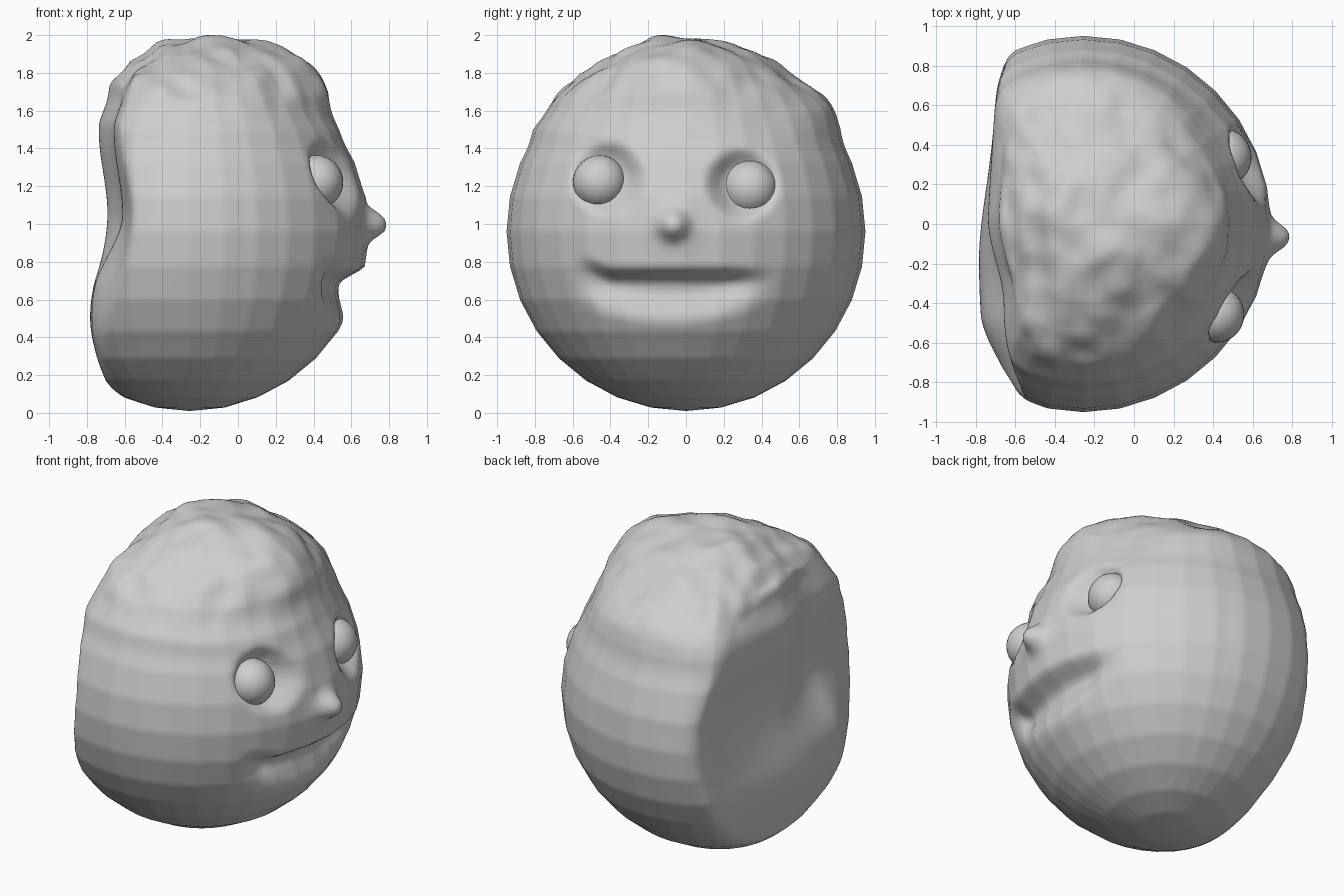
import bpy, bmesh, math
from mathutils import Vector, noise

cube = bpy.data.objects.get("Cube")
if cube:
    bpy.data.objects.remove(cube, do_unlink=True)

CENTRE = Vector((-0.26, 0, 0.96))
RADIUS = 0.95
EYES = {"right_eye": (Vector((0.415, -0.457, 1.222)), 0.142),
        "left_eye": (Vector((0.447, 0.337, 1.19)), 0.147)}
# Height and depth of the flattened back
BACK = [(0, -0.70), (0.5, -0.775), (1.05, -0.70), (1.5, -0.75), (1.7, -0.70), (2, -0.50)]

clay = bpy.data.materials.new("clay_grey")
clay.use_nodes = True
clay.diffuse_color = (0.62, 0.62, 0.62, 1)
clay.node_tree.nodes["Principled BSDF"].inputs["Base Color"].default_value = (0.62, 0.62, 0.62, 1)


def step(a, b, t):
    t = min(max((t - a) / (b - a), 0), 1)
    return t * t * (3 - 2 * t)


def bell(d, width):
    return math.exp(-(d / width) ** 2)


def interp(points, t):
    for (a, u), (b, v) in zip(points, points[1:]):
        if t <= b:
            return u + (v - u) * step(a, b, t)
    return points[-1][1]


def hair(p, d):
    """Lumpy cap of hair, fullest above the forehead and at the temples."""
    cover = step(1.48, 1.74, p.z)
    front = bell(math.hypot(d.x - 0.56, 1.4 * d.y, d.z - 0.83), 0.48)
    side = (0.032 + 0.018 * d.y) * bell(p.z - 1.58, 0.13) * step(0.4, 0.75, abs(d.y))
    lumps = noise.noise(p * 3) * 0.04 + noise.noise(p * 7) * 0.024
    back = 1 - step(-0.1, -0.5, d.x)
    ridge = 0.012 * bell(p.z - 1.52 - 0.04 * math.sin(3 * p.y), 0.06)
    return cover * (0.045 * back + 0.11 * front + lumps) + side + ridge


def face(p):
    """Inward and outward shaping of the face, along x."""
    x = 0
    # Eye sockets, deepest towards the nose and brow
    for c, r in EYES.values():
        inward = -math.copysign(0.04, c.y)
        d = math.hypot(p.y - c.y - inward, p.z - c.z - 0.02)
        x -= 0.105 * (1 - step(0.08, 0.21, d))
    # Nose: rounded tip with a flared base
    d = math.hypot(p.y + 0.07, p.z - 1.0)
    x += 0.08 * math.exp(-(d / 0.076) ** 3) + 0.025 * bell(d, 0.11)
    # Mouth: abrupt upper lip, gentle lower lip curving up at the corners
    lip = 0.752 + 0.06 * step(-0.38, -0.56, p.y)
    chin = 0.46 + 0.35 * (p.y + 0.08) ** 2
    span = step(-0.63, -0.38, p.y) * (1 - step(0.16, 0.5, p.y))
    x -= 0.106 * span * (1 - step(lip - 0.07, lip + 0.03, p.z)) * step(chin, chin + 0.2, p.z)
    return x


def back_limit(p):
    """Uneven back: hollow on the upper right, fuller on the lower right."""
    upper = step(0.65, 1.05, p.z)
    hollow = 0.085 * step(0.05, -0.4, p.y) * upper
    low = 0.015 * bell(p.y + 0.2, 0.4) * bell(p.z - 0.5, 0.4)
    tilt = 0.06 * step(-0.2, 0.6, p.y) * (1 - 0.5 * upper)
    corner = 0.11 * step(-0.45, -0.85, p.y) * (1 - 0.7 * upper)
    return interp(BACK, p.z) + hollow - low + tilt + corner


def add_object(name, bm):
    mesh = bpy.data.meshes.new(name)
    for f in bm.faces:
        f.smooth = True
    bm.to_mesh(mesh)
    bm.free()
    mesh.materials.append(clay)
    ob = bpy.data.objects.new(name, mesh)
    bpy.context.collection.objects.link(ob)
    return ob


# Head: coarse sphere, finely divided, then shaped
bm = bmesh.new()
bmesh.ops.create_uvsphere(bm, u_segments=32, v_segments=16, radius=RADIUS)
bmesh.ops.subdivide_edges(bm, edges=bm.edges[:], cuts=7, use_grid_fill=True)
for v in bm.verts:
    d = v.co.normalized()
    p = v.co + CENTRE
    q = p + d * hair(p, d)
    if p.x > 0.1:
        q.x += face(p)
    if p.x < 0:
        # Smooth maximum rounds the rim of the flattened back
        limit = back_limit(p)
        gap = q.x - limit
        q.x = limit + 0.5 * (gap + math.sqrt(gap * gap + 0.008))
    v.co = q
add_object("head", bm)

# Eyes
for name, (c, r) in EYES.items():
    bm = bmesh.new()
    bmesh.ops.create_uvsphere(bm, u_segments=32, v_segments=16, radius=r)
    add_object(name, bm).location = c
